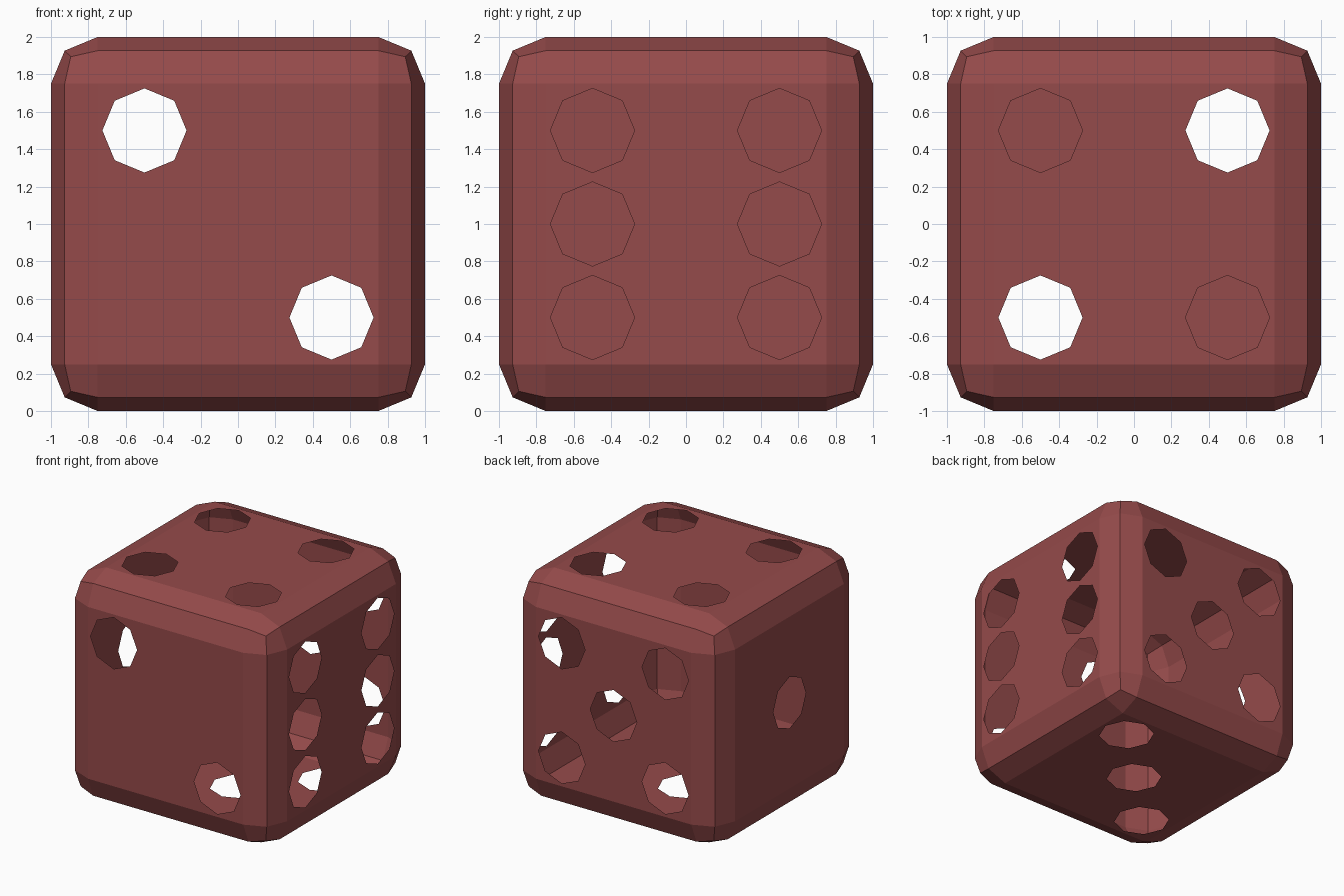
import bpy, bmesh, math
from mathutils import Vector

cube = bpy.data.objects.get("Cube")
if cube:
    bpy.data.objects.remove(cube, do_unlink=True)

PIP_RADIUS = 0.225
PIP_SIDES = 8
S = 0.5  # pip spacing from the middle of a side

# Pip layouts, in the two in-plane axes of a side
CENTRE = [(0, 0)]
RISING = [(-S, -S), (S, S)]
FALLING = [(-S, S), (S, -S)]
MIDDLE = [(-S, 0), (S, 0)]

# (axis, sign, pips): x sides use (y, z), y sides (x, z), z sides (x, y)
SIDES = [
    (0, 1, RISING + FALLING + MIDDLE),
    (0, -1, CENTRE),
    (1, 1, RISING + FALLING + CENTRE),
    (1, -1, FALLING),
    (2, 1, RISING + FALLING),
    (2, -1, RISING + CENTRE),
]


def pip_loop(bm, axis, sign, u, v):
    """Add one eight-sided pip outline on a side and return its edges."""
    verts = []
    for i in range(PIP_SIDES):
        a = math.tau * i / PIP_SIDES
        co = [u + PIP_RADIUS * math.cos(a), v + PIP_RADIUS * math.sin(a)]
        co.insert(axis, sign)
        verts.append(bm.verts.new(co))
    return [bm.edges.new((verts[i - 1], verts[i])) for i in range(PIP_SIDES)]


# Hollow shell with rounded edges
bm = bmesh.new()
bmesh.ops.create_cube(bm, size=2)
bmesh.ops.bevel(bm, geom=bm.edges[:], offset=0.25, offset_type='OFFSET',
                segments=2, profile=0.5, affect='EDGES')
bm.normal_update()

# Refill each flat side around its pip openings
for axis, sign, pips in SIDES:
    normal = Vector((0, 0, 0))
    normal[axis] = sign
    side = max(bm.faces, key=lambda f: f.normal.dot(normal) * f.calc_area())
    edges = list(side.edges)
    bmesh.ops.delete(bm, geom=[side], context='FACES_ONLY')
    for u, v in pips:
        edges += pip_loop(bm, axis, sign, u, v)
    bmesh.ops.triangle_fill(bm, use_beauty=True, edges=edges, normal=normal)
    bm.normal_update()

# Turn every face outward, then stand the die on the ground
for f in bm.faces:
    if f.normal.dot(f.calc_center_median()) < 0:
        f.normal_flip()
bmesh.ops.translate(bm, verts=bm.verts[:], vec=(0, 0, 1))

mesh = bpy.data.meshes.new("die_shell")
bm.to_mesh(mesh)
bm.free()
die = bpy.data.objects.new("die_shell", mesh)
bpy.context.collection.objects.link(die)

# Single dull red colour
red = bpy.data.materials.new("dull_red")
red.use_nodes = True
colour = (0.30, 0.069, 0.069, 1)
red.diffuse_color = colour
red.node_tree.nodes["Principled BSDF"].inputs["Base Color"].default_value = colour
mesh.materials.append(red)
